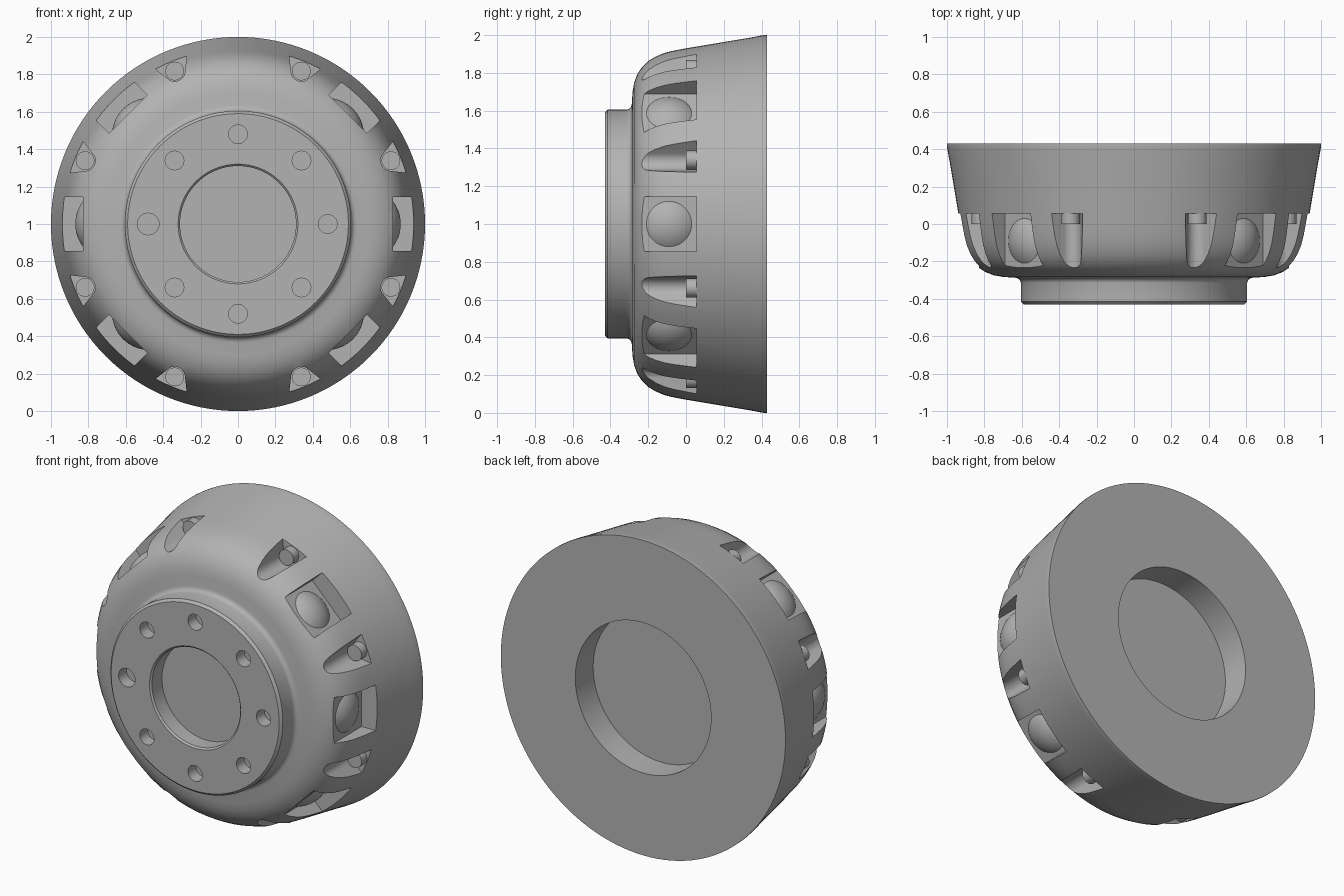
import bpy, bmesh, math
from math import sin, cos, pi, radians
from mathutils import Matrix

if "Cube" in bpy.data.objects:
    bpy.data.objects.remove(bpy.data.objects["Cube"])

CENTRE = Matrix.Translation((0, 0, 1))
GREY = bpy.data.materials.new("dark_grey")
GREY.diffuse_color = (0.45, 0.45, 0.45, 1)
GREY.use_nodes = True
GREY.node_tree.nodes["Principled BSDF"].inputs["Base Color"].default_value = GREY.diffuse_color


def at(deg, radius=0.0, y=0.0):
    """Frame at an angle round the wheel axis; local x points outwards."""
    return CENTRE @ Matrix.Rotation(-radians(deg), 4, 'Y') @ Matrix.Translation((radius, y, 0))


def lathe(bm, profile, matrix, n=32):
    """Revolve (radius, y) points round local y; zero radius makes a pole."""
    rings = []
    for r, y in profile:
        count = n if r > 0 else 1
        rings.append([bm.verts.new(matrix @ Matrix.Translation((r * cos(2 * pi * i / n), y, r * sin(2 * pi * i / n))).to_translation())
                      for i in range(count)])
    for a, b in zip(rings, rings[1:]):
        for i in range(n):
            j = (i + 1) % n
            if len(a) == 1:
                bm.faces.new((a[0], b[i], b[j]))
            elif len(b) == 1:
                bm.faces.new((a[i], b[0], a[j]))
            else:
                bm.faces.new((a[i], b[i], b[j], a[j]))


def prism(bm, outline, y0, y1, matrix):
    """Extrude a (radial, tangential) outline along y."""
    a, b = [[bm.verts.new((matrix @ Matrix.Translation((x, y, z))).to_translation()) for x, z in outline]
            for y in (y0, y1)]
    bm.faces.new(a)
    bm.faces.new(b[::-1])
    for i in range(len(a)):
        j = (i + 1) % len(a)
        bm.faces.new((a[i], b[i], b[j], a[j]))


def finish(bm, name):
    bmesh.ops.recalc_face_normals(bm, faces=bm.faces)
    mesh = bpy.data.meshes.new(name)
    bm.to_mesh(mesh)
    bm.free()
    mesh.materials.append(GREY)
    obj = bpy.data.objects.new(name, mesh)
    bpy.context.collection.objects.link(obj)
    return obj


def smooth(obj):
    obj.data.shade_smooth()
    obj.data.set_sharp_from_angle(angle=radians(30))


BIG = (0, 45, 135, 180, 225, 315)
SMALL = [22.5 + 45 * i for i in range(8)]
FLOOR, BACK = 0.83, 0.055

# Wheel body: front bore, raised hub with fillet, rounded shoulder, flared rim, rear bore
body_profile = [
    (0, -0.32), (0.31, -0.32), (0.31, -0.42), (0.32, -0.43),
    (0.59, -0.43), (0.605, -0.415), (0.605, -0.315), (0.608, -0.304), (0.614, -0.296),
    (0.623, -0.290), (0.635, -0.287), (0.70, -0.283), (0.75, -0.274), (0.795, -0.257),
    (0.832, -0.232), (0.863, -0.2), (0.887, -0.16), (0.906, -0.113), (0.919, -0.06),
    (0.93, 0.0), (0.985, 0.33), (0.997, 0.395), (1.0, 0.415), (1.0, 0.43),
    (0.477, 0.43), (0.477, 0.25), (0, 0.25)]
bm = bmesh.new()
lathe(bm, body_profile, CENTRE, 128)
body = finish(bm, "wheel_body")

# Cutters: hub bolt holes, square pockets and flared channels
bm = bmesh.new()
for i in range(8):
    r = 0.058 if i == 4 else 0.05
    lathe(bm, [(0, -0.5), (r, -0.5), (r, -0.35), (0, -0.35)], at(45 * i, 0.48))
pocket = [(FLOOR, -0.145), (1.1, -0.145), (1.1, 0.145), (FLOOR, 0.145)]
for a in BIG:
    prism(bm, pocket, -0.36, BACK, at(a))
flare, rad, mid = radians(29), 0.055, 0.885
channel = []
for i in range(13):
    t = pi / 2 + flare + (pi - 2 * flare) * i / 12
    channel.append((mid + rad * cos(t), rad * sin(t)))
wide = rad / cos(flare) + 0.2 * math.tan(flare)
channel += [(mid + 0.2, -wide), (mid + 0.2, wide)]
for a in SMALL:
    prism(bm, channel, -0.36, BACK, at(a))
cutter = finish(bm, "pocket_cutter")
cutter.hide_render = True

mod = body.modifiers.new("pockets", 'BOOLEAN')
mod.operation, mod.solver, mod.object = 'DIFFERENCE', 'EXACT', cutter
bpy.context.view_layer.objects.active = body
bpy.ops.object.modifier_apply(modifier=mod.name)
bpy.data.objects.remove(cutter)
smooth(body)

# Domes on the square pocket floors
bm = bmesh.new()
R, edge = 0.2, math.asin(0.66)
cap = [(R * sin(edge * i / 8), R * cos(edge * i / 8) - 0.16) for i in range(9)]
cap[0] = (0, 0.04)
for a in BIG:
    lathe(bm, cap + [(0, cap[-1][1])], at(a, FLOOR, -0.09) @ Matrix.Rotation(-pi / 2, 4, 'Z'))
smooth(finish(bm, "pocket_domes"))

# Bolt ends at the back of the channels
bm = bmesh.new()
for a in SMALL:
    lathe(bm, [(0, 0), (0.05, 0), (0.05, 0.07), (0, 0.07)], at(a, mid))
smooth(finish(bm, "channel_bolts"))
